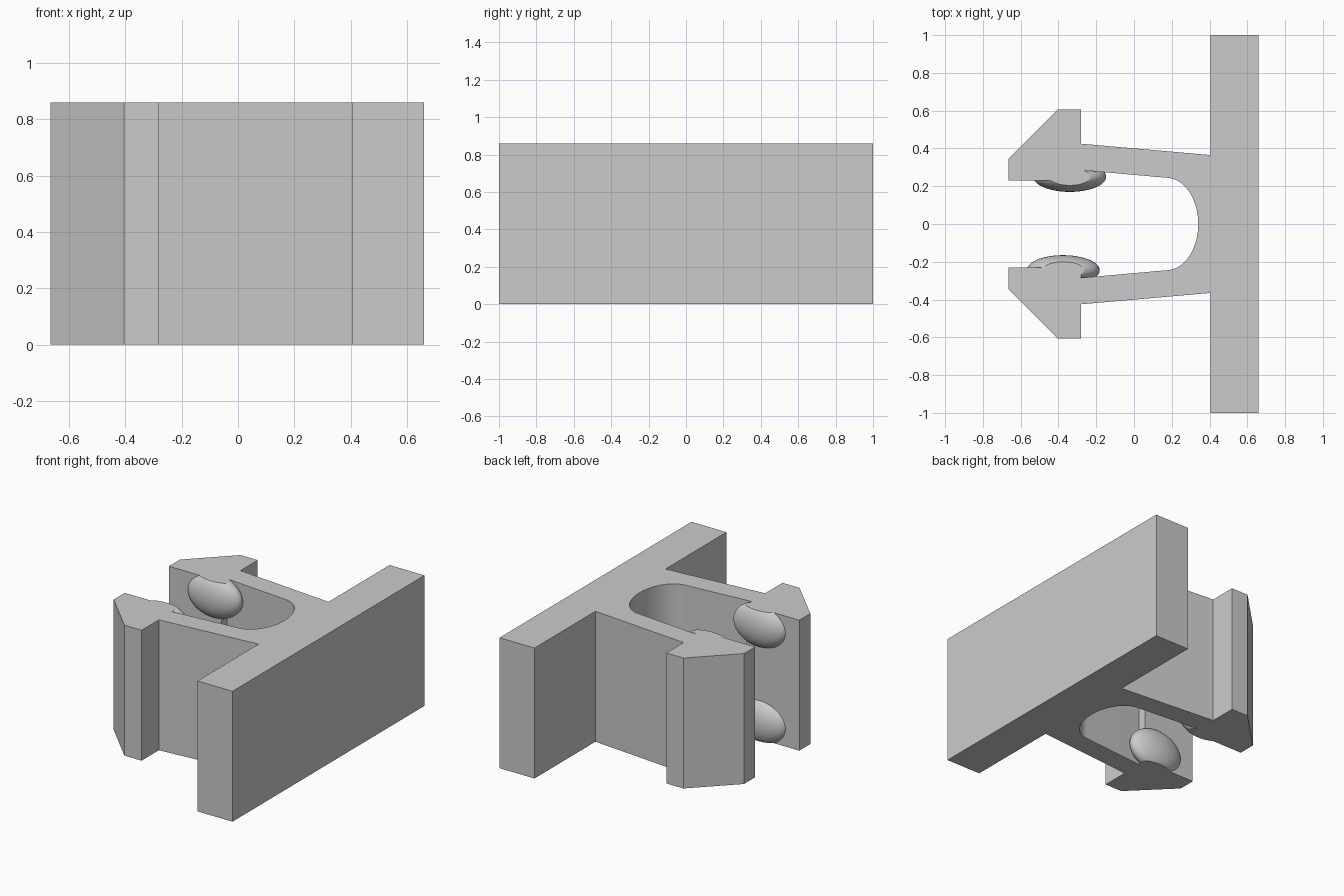
import bpy, bmesh, math
from mathutils import Matrix, Vector

cube = bpy.data.objects.get("Cube")
if cube:
    bpy.data.objects.remove(cube, do_unlink=True)

HEIGHT = 0.86

grey = bpy.data.materials.new("light grey")
grey.use_nodes = True
colour = (0.6, 0.6, 0.6, 1)
grey.diffuse_color = colour
grey.node_tree.nodes["Principled BSDF"].inputs["Base Color"].default_value = colour


def add_object(name, bm):
    bmesh.ops.recalc_face_normals(bm, faces=bm.faces)
    mesh = bpy.data.meshes.new(name)
    bm.to_mesh(mesh)
    bm.free()
    mesh.materials.append(grey)
    obj = bpy.data.objects.new(name, mesh)
    bpy.context.collection.objects.link(obj)
    bpy.ops.object.select_all(action="DESELECT")
    obj.select_set(True)
    bpy.context.view_layer.objects.active = obj
    bpy.ops.object.shade_smooth_by_angle(angle=math.radians(30))
    return obj


# Clip body: half profile from back plate, along the arm and barb, to the slot
half = [(0.66, 1), (0.405, 1), (0.405, 0.365), (-0.28, 0.425), (-0.28, 0.605),
        (-0.405, 0.605), (-0.665, 0.345), (-0.665, 0.23), (-0.28, 0.23),
        (-0.28, 0.285)]
STEPS = 20
for i in range(STEPS + 1):
    a = math.pi / 2 * (1 - i / STEPS)
    half.append((0.17 + 0.17 * math.cos(a), 0.245 * math.sin(a)))
profile = half + [(x, -y) for x, y in reversed(half[:-1])]

bm = bmesh.new()
base = bm.faces.new([bm.verts.new((x, y, 0)) for x, y in profile])
top = bmesh.ops.extrude_face_region(bm, geom=[base])["geom"]
bmesh.ops.translate(bm, vec=(0, 0, HEIGHT),
                    verts=[v for v in top if isinstance(v, bmesh.types.BMVert)])
add_object("clip_body", bm)


# Grip bumps: flattened balls inside each arm, trimmed flush with top and bottom
def add_bump(name, x, y, z):
    bm = bmesh.new()
    place = Matrix.Translation((x, y, z)) @ Matrix.Diagonal((0.193, 0.08, 0.14, 1))
    bmesh.ops.create_uvsphere(bm, u_segments=48, v_segments=24, radius=1, matrix=place)
    for level, side in ((0, -1), (HEIGHT, 1)):
        cut = bmesh.ops.bisect_plane(
            bm, geom=bm.verts[:] + bm.edges[:] + bm.faces[:],
            plane_co=Vector((0, 0, level)), plane_no=Vector((0, 0, side)),
            clear_outer=True)["geom_cut"]
        rim = [e for e in cut if isinstance(e, bmesh.types.BMEdge)]
        if rim:
            bmesh.ops.holes_fill(bm, edges=rim, sides=0)
    add_object(name, bm)


for arm, x, y in (("back", -0.34, 0.25), ("front", -0.375, -0.245)):
    for level, z in (("upper", HEIGHT - 0.115), ("lower", 0.115)):
        add_bump(f"{arm}_{level}_grip_bump", x, y, z)
